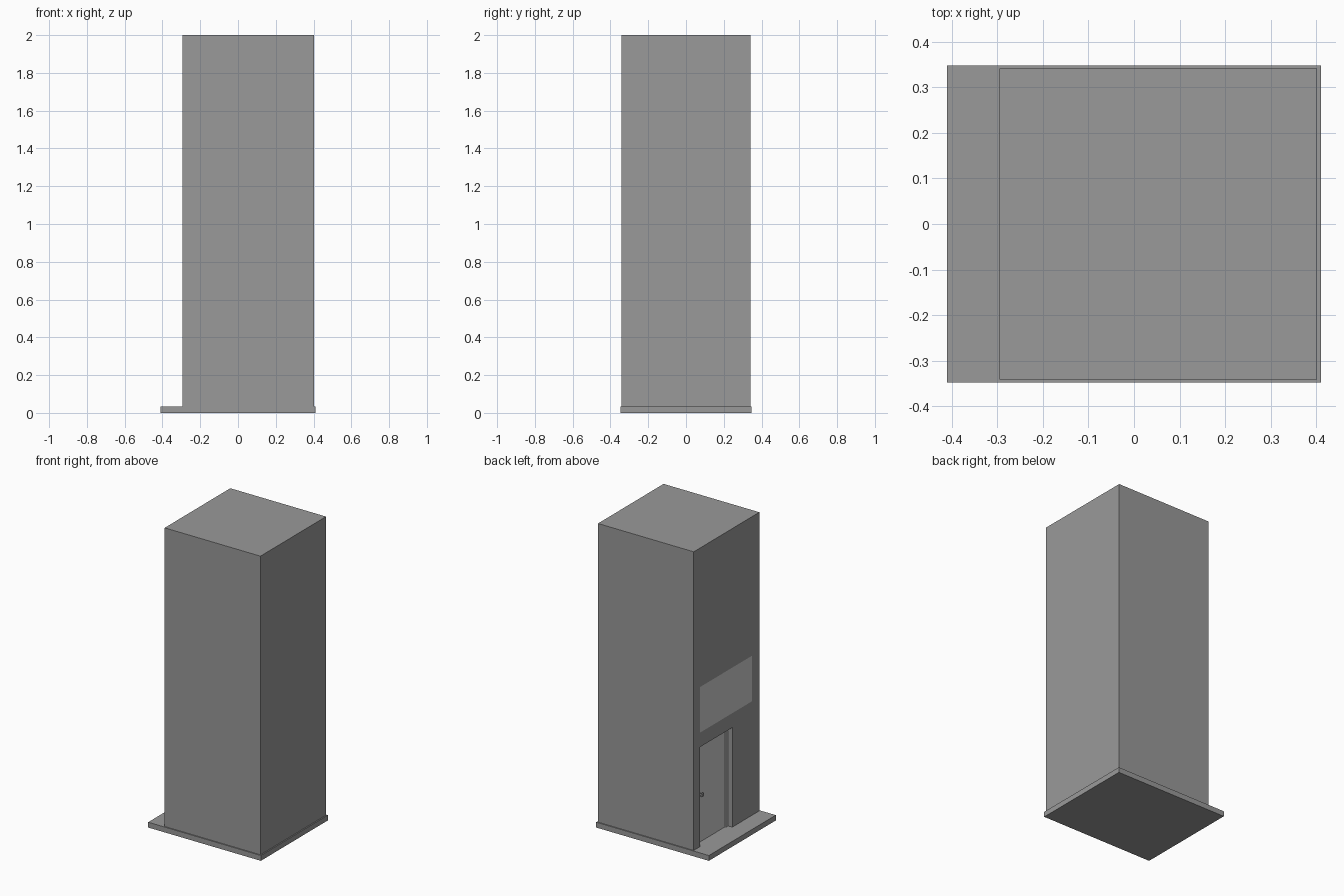
import bpy, bmesh
from mathutils import Matrix, Vector

if "Cube" in bpy.data.objects:
    bpy.data.objects.remove(bpy.data.objects["Cube"])


def material(name, v):
    m = bpy.data.materials.new(name)
    m.diffuse_color = (v, v, v, 1)
    m.use_nodes = True
    m.node_tree.nodes["Principled BSDF"].inputs["Base Color"].default_value = m.diffuse_color
    return m


light = material("light_grey", 0.8)
dark = material("dark_grey", 0.32)


def box(name, lo, hi, mat):
    lo, hi = Vector(lo), Vector(hi)
    bm = bmesh.new()
    bmesh.ops.create_cube(bm, size=1, matrix=Matrix.LocRotScale((lo + hi) / 2, None, hi - lo))
    me = bpy.data.meshes.new(name)
    bm.to_mesh(me)
    bm.free()
    me.materials.append(mat)
    ob = bpy.data.objects.new(name, me)
    bpy.context.collection.objects.link(ob)
    return ob


def cut(target, cutter):
    mod = target.modifiers.new("cut", 'BOOLEAN')
    mod.operation = 'DIFFERENCE'
    mod.solver = 'EXACT'
    mod.object = cutter
    cutter.hide_render = True
    bpy.context.view_layer.objects.active = target
    bpy.ops.object.modifier_apply(modifier=mod.name)
    bpy.data.objects.remove(cutter)


BASE, WALL = 0.035, -0.295          # slab top, entrance wall plane
Y0, Y1, TOP = -0.06, 0.277, 0.69    # doorway extent
DEPTH = 0.045

# floor slab with a step in front of the entrance
box("base_slab", (-0.41, -0.348, 0), (0.41, 0.348, BASE), dark)

# tall cabin with a doorway recess
body = box("cabin_body", (WALL, -0.341, BASE), (0.402, 0.341, 2), dark)
cut(body, box("recess_cutter", (WALL - 0.1, Y0, BASE - 0.1), (WALL + DEPTH, Y1, TOP), dark))

# flat light panel above the door, split out of the entrance wall
PY0, PY1, PZ0, PZ1 = -0.267, 0.277, 0.785, 1.085
me = body.data
me.materials.clear()
me.materials.append(dark)
me.materials.append(light)
bm = bmesh.new()
bm.from_mesh(me)


def wall_faces():
    return [f for f in bm.faces if abs(f.calc_center_median().x - WALL) < 1e-4]


for co, no in (((0, 0, PZ0), (0, 0, 1)), ((0, 0, PZ1), (0, 0, 1)),
               ((0, PY0, 0), (0, 1, 0)), ((0, PY1, 0), (0, 1, 0))):
    faces = [f for f in wall_faces()
             if no[2] or PZ0 < f.calc_center_median().z < PZ1]
    geom = list({e for f in faces for e in f.edges} | {v for f in faces for v in f.verts}) + faces
    bmesh.ops.bisect_plane(bm, geom=geom, plane_co=co, plane_no=no)
for f in bm.faces:
    f.material_index = 0
for f in wall_faces():
    c = f.calc_center_median()
    if PY0 < c.y < PY1 and PZ0 < c.z < PZ1:
        f.material_index = 1
bm.to_mesh(me)
bm.free()

# door jambs, leaf and handle
F, back = 0.02, WALL + DEPTH
for name, a in (("left_jamb", Y1 - F), ("right_jamb", Y0)):
    box(name, (WALL + 0.03, a, BASE), (back, a + F, TOP), light)
leaf = WALL + 0.038
box("door_leaf", (leaf, Y0 + F, BASE), (back, Y1 - F, TOP), light)
box("handle_stem", (leaf - 0.015, 0.217, 0.345), (leaf, 0.227, 0.355), dark)
box("handle_grip", (leaf - 0.022, 0.212, 0.34), (leaf - 0.012, 0.232, 0.36), dark)
